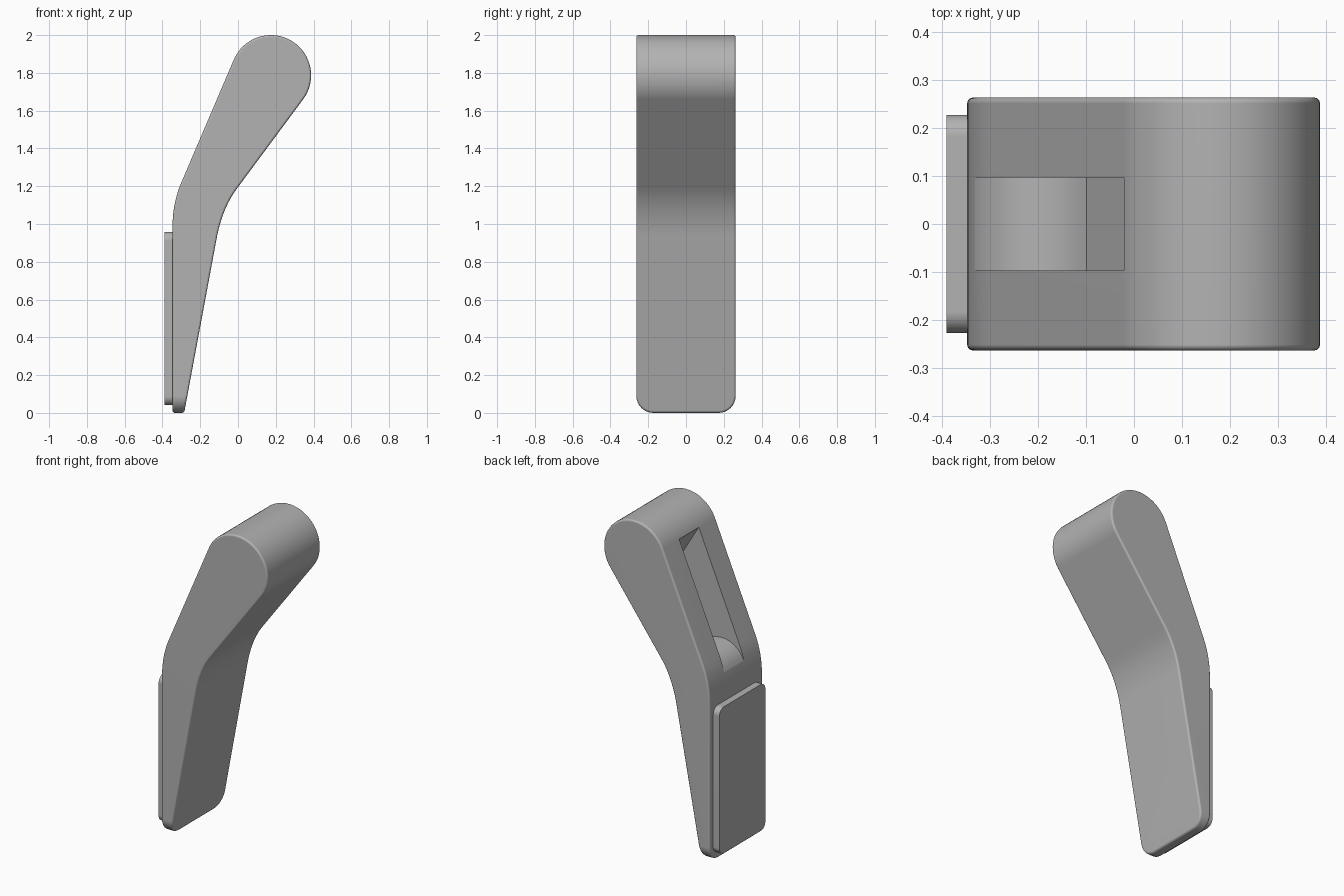
import bpy
import bmesh
from math import cos, sin, radians
from mathutils import Vector

cube = bpy.data.objects.get("Cube")
if cube:
    bpy.data.objects.remove(cube, do_unlink=True)

grey = bpy.data.materials.new("plain grey")
grey.use_nodes = True
colour = (0.45, 0.45, 0.45, 1)
grey.diffuse_color = colour
grey.node_tree.nodes["Principled BSDF"].inputs["Base Color"].default_value = colour


def arc(cx, cz, r, start, end, steps):
    """Points on a circle in the XZ plane, angles in degrees."""
    angles = [radians(start + (end - start) * i / steps) for i in range(steps + 1)]
    return [(cx + r * cos(a), cz + r * sin(a)) for a in angles]


def bend(a, b, c, steps=8):
    """Smooth bend from a to c, pulled towards b."""
    a, b, c = Vector(a), Vector(b), Vector(c)
    ts = [i / steps for i in range(steps + 1)]
    return [tuple(a * (1 - t) ** 2 + b * 2 * t * (1 - t) + c * t * t) for t in ts]


def extrude_profile(name, profile, half_width, round_edge=None, radius=0):
    """Extrude an XZ profile along y, rounding the edges picked by a rule."""
    bm = bmesh.new()
    face = bm.faces.new([bm.verts.new((x, -half_width, z)) for x, z in profile])
    new = bmesh.ops.extrude_face_region(bm, geom=[face])["geom"]
    moved = [v for v in new if isinstance(v, bmesh.types.BMVert)]
    bmesh.ops.translate(bm, verts=moved, vec=(0, 2 * half_width, 0))
    bmesh.ops.recalc_face_normals(bm, faces=bm.faces)
    if round_edge:
        edges = [e for e in bm.edges if round_edge(*[v.co for v in e.verts])]
        bmesh.ops.bevel(bm, geom=edges, offset=radius, segments=8,
                        profile=0.5, affect='EDGES')
    mesh = bpy.data.meshes.new(name)
    bm.to_mesh(mesh)
    bm.free()
    obj = bpy.data.objects.new(name, mesh)
    bpy.context.collection.objects.link(obj)
    mesh.materials.append(grey)
    return obj


def select(obj):
    bpy.ops.object.select_all(action='DESELECT')
    obj.select_set(True)
    bpy.context.view_layer.objects.active = obj


# Bent body with a round head and a tapering foot
profile = [(-0.347, 0), *bend((-0.347, 0.98), (-0.347, 1.11), (-0.30, 1.22)),
           *arc(0.174, 1.787, 0.213, 157, -36, 36),
           *bend((0.0, 1.195), (-0.078, 1.095), (-0.11, 0.94)), (-0.285, 0)]
body = extrude_profile("body", profile, 0.263,
                       lambda a, b: max(a.z, b.z) < 0.001 and abs(a.y - b.y) < 0.001, 0.09)

# Slot with a rounded lower lip and a slanted upper end
slot = [(-0.5, 1.08), *arc(-0.18, 1.065, 0.162, 175, 60, 14),
        (0.10, 1.673), (-0.02, 1.873), (-0.5, 1.9)]
cutter = extrude_profile("slot_cutter", slot, 0.097)
cutter.hide_render = True

bevel = body.modifiers.new("soft_edges", 'BEVEL')
bevel.width = 0.012
bevel.segments = 3
bevel.limit_method = 'ANGLE'
bevel.angle_limit = radians(40)
bevel.use_clamp_overlap = False
cut = body.modifiers.new("slot", 'BOOLEAN')
cut.operation = 'DIFFERENCE'
cut.solver = 'EXACT'
cut.object = cutter
select(body)
for name in ("soft_edges", "slot"):
    bpy.ops.object.modifier_apply(modifier=name)
bpy.data.objects.remove(cutter, do_unlink=True)

# Mounting pad on the flat side
pad = extrude_profile("mounting_pad",
                      [(-0.39, 0.042), (-0.39, 0.957), (-0.34, 0.957), (-0.34, 0.042)], 0.227,
                      lambda a, b: abs(a.x - b.x) > 0.01, 0.045)

for obj in (body, pad):
    select(obj)
    bpy.ops.object.shade_smooth_by_angle(angle=radians(35))
    normals = obj.modifiers.new("even_shading", 'WEIGHTED_NORMAL')
    normals.keep_sharp = True
